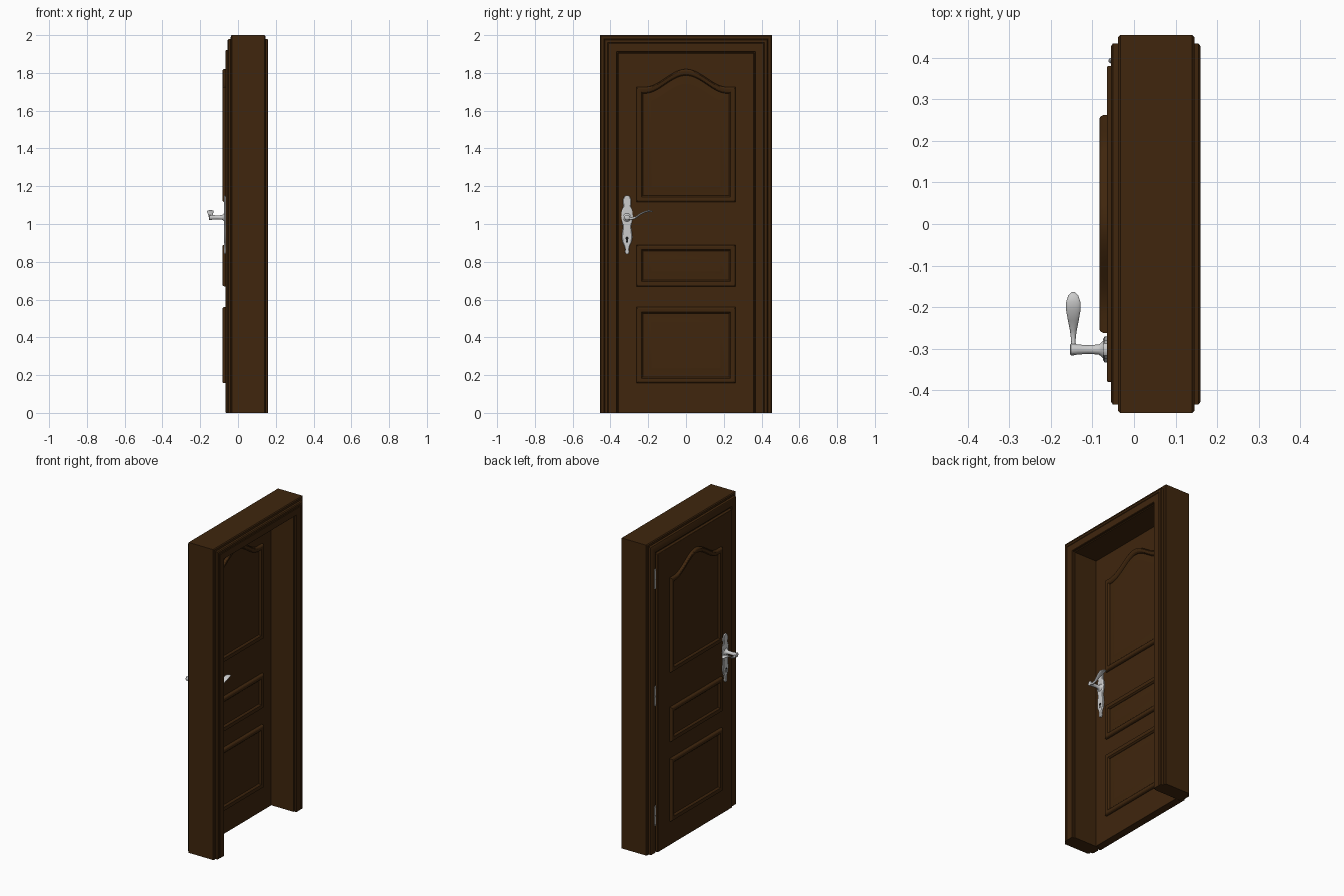
import bpy, bmesh
from math import sin, cos, pi

if "Cube" in bpy.data.objects:
    bpy.data.objects.remove(bpy.data.objects["Cube"])

wood = bpy.data.materials.new("dark_wood")
wood.diffuse_color = (0.05, 0.019, 0.004, 1)
wood.use_nodes = True
wood.node_tree.nodes["Principled BSDF"].inputs["Base Color"].default_value = wood.diffuse_color
dark = bpy.data.materials.new("keyhole_black")
dark.diffuse_color = (0.01, 0.01, 0.01, 1)
dark.use_nodes = True
dark.node_tree.nodes["Principled BSDF"].inputs["Base Color"].default_value = dark.diffuse_color


def loft(name, rings, mat=None, angle=35):
    """Skin a list of closed rings and cap both ends."""
    bm = bmesh.new()
    vs = [[bm.verts.new(p) for p in r] for r in rings]
    n = len(rings[0])
    for a, b in zip(vs, vs[1:]):
        for i in range(n):
            j = (i + 1) % n
            bm.faces.new((a[i], a[j], b[j], b[i]))
    bm.faces.new(vs[0])
    bm.faces.new(vs[-1])
    bmesh.ops.recalc_face_normals(bm, faces=bm.faces)
    me = bpy.data.meshes.new(name)
    bm.to_mesh(me)
    bm.free()
    ob = bpy.data.objects.new(name, me)
    bpy.context.collection.objects.link(ob)
    if mat:
        me.materials.append(mat)
    bpy.ops.object.select_all(action='DESELECT')
    ob.select_set(True)
    bpy.context.view_layer.objects.active = ob
    bpy.ops.object.shade_smooth_by_angle(angle=angle * pi / 180)
    return ob


def box(name, x0, x1, half, top, mat, bevel=0.002):
    ring = lambda x: [(x, -half, 0), (x, half, 0), (x, half, top), (x, -half, top)]
    ob = loft(name, [ring(x0), ring(x1)], mat)
    b = ob.modifiers.new("soft_edges", 'BEVEL')
    b.width, b.segments = bevel, 2


# Frame: moulded cross-section (x, half-width) swept up, across and down
profile = [(-0.033, 0.455), (0.14, 0.455), (0.145, 0.45), (0.145, 0.438), (0.143, 0.435),
           (0.155, 0.434), (0.16, 0.428), (0.16, 0.416), (0.157, 0.413), (0.16, 0.41),
           (0.16, 0.369), (0.157, 0.366), (0.145, 0.366), (0.145, 0.36),
           (-0.043, 0.36), (-0.043, 0.385), (-0.051, 0.385), (-0.055, 0.389),
           (-0.055, 0.428), (-0.051, 0.434), (-0.036, 0.435), (-0.039, 0.439), (-0.038, 0.45)]
loft("door_frame", [[(x, s * w, z * (w + 1.545)) for x, w in profile]
                    for s, z in ((-1, 0), (-1, 1), (1, 1), (1, 0))], wood)

# Door leaf: core inside the frame plus overlapping lip
FACE = {-1: -0.065, 1: -0.014}
box("door_leaf_core", -0.046, FACE[1], 0.359, 1.904, wood, 0.001)
box("door_leaf_lip", FACE[-1], -0.0435, 0.38, 1.922, wood, 0.003)


def outline(z0, z1, arch, inset):
    """Panel outline: rectangle, or rectangle with an ogee top."""
    h = 0.262 - inset
    pts = [(-h, z0 + inset), (h, z0 + inset)]
    n = 32 if arch else 1
    for i in range(n + 1):
        y = h - 2 * h * i / n
        t = min(abs(y) / 0.22, 1)
        pts.append((y, z1 - inset + arch * (0.5 + 0.5 * cos(pi * t))))
    return pts


# Raised panels on both faces: (inset, height) moulding steps
steps = [(0, -0.004), (0, 0.009), (0.003, 0.015), (0.008, 0.018), (0.016, 0.018), (0.026, 0.015),
         (0.032, 0.009), (0.034, 0.003), (0.038, 0.003), (0.078, 0.01), (0.08, 0.01)]
panels = [("top_panel", 1.117, 1.725, 0.095), ("middle_panel", 0.67, 0.89, 0),
          ("bottom_panel", 0.157, 0.56, 0)]
for s, side in ((-1, "outer"), (1, "inner")):
    for name, z0, z1, arch in panels:
        loft(f"{name}_{side}", [[(FACE[s] + s * h, y, z) for y, z in outline(z0, z1, arch, i)]
                                for i, h in steps], wood, 25)

# Handle shapes
plate = [(1.15, .007), (1.145, .015), (1.128, .022), (1.11, .021), (1.095, .019), (1.07, .028),
         (1.04, .031), (1.01, .026), (.985, .021), (.96, .025), (.93, .028), (.905, .024),
         (.885, .014), (.865, .009), (.855, .012), (.845, .009), (.84, .004)]
spindle = [(0, .022), (.009, .022), (.013, .017), (.02, .012), (.045, .0105), (.07, .012),
           (.08, .014), (.087, .014), (.089, .011)]
lever = [(-.012, 1.038, .004, .006), (0, 1.035, .008, .009), (.02, 1.028, .005, .007),
         (.045, 1.034, .008, .006), (.07, 1.052, .013, .0055), (.095, 1.064, .0175, .005),
         (.115, 1.069, .017, .0045), (.13, 1.067, .012, .004), (.138, 1.064, .004, .002)]


def circle(n):
    return [(cos(2 * pi * i / n), sin(2 * pi * i / n)) for i in range(n)]


for s, yc, side in ((-1, -0.302, "outer"), (1, -0.312, "inner")):
    f = FACE[s]
    # Ornamental back plate
    rings = []
    for h, k in ((-0.002, 1), (0.006, 1), (0.009, 0.85)):
        half = [(yc + w * k, z) for z, w in plate]
        rings.append([(f + s * h, y, z) for y, z in
                      half + [(2 * yc - y, z) for y, z in reversed(half)]])
    loft(f"handle_plate_{side}", rings)
    # Turned spindle
    loft(f"handle_spindle_{side}", [[(f + s * h, yc + r * c, 1.035 + r * d) for c, d in circle(24)]
                                    for h, r in spindle])
    # Curved lever, widening into a paddle
    loft(f"handle_lever_{side}", [[(f + s * 0.081 + a * c, yc + dy, z + b * d) for c, d in circle(16)]
                                  for dy, z, a, b in lever], angle=60)
    # Keyhole: round top with a flared slot
    shape = [(0.008 * sin(pi * i / 6), 0.925 + 0.008 * cos(pi * i / 6)) for i in range(-4, 5)]
    shape += [(0.004, 0.916), (0.005, 0.902), (-0.005, 0.902), (-0.004, 0.916)]
    loft(f"keyhole_{side}", [[(f + s * h, yc + y, z) for y, z in shape] for h in (0.005, 0.0096)], dark)

# Hinges: barrels with small finials
barrel = [(-.066, .002), (-.062, .005), (-.058, .004), (-.056, .0065), (-.002, .0065), (-.001, .0055),
          (.001, .0055), (.002, .0065), (.056, .0065), (.058, .004), (.062, .005), (.066, .002)]
for i, zc in enumerate((0.24, 1.01, 1.765)):
    loft(f"hinge_{i + 1}", [[(-0.055 + r * c, 0.393 + r * d, zc + z) for c, d in circle(16)]
                            for z, r in barrel])
